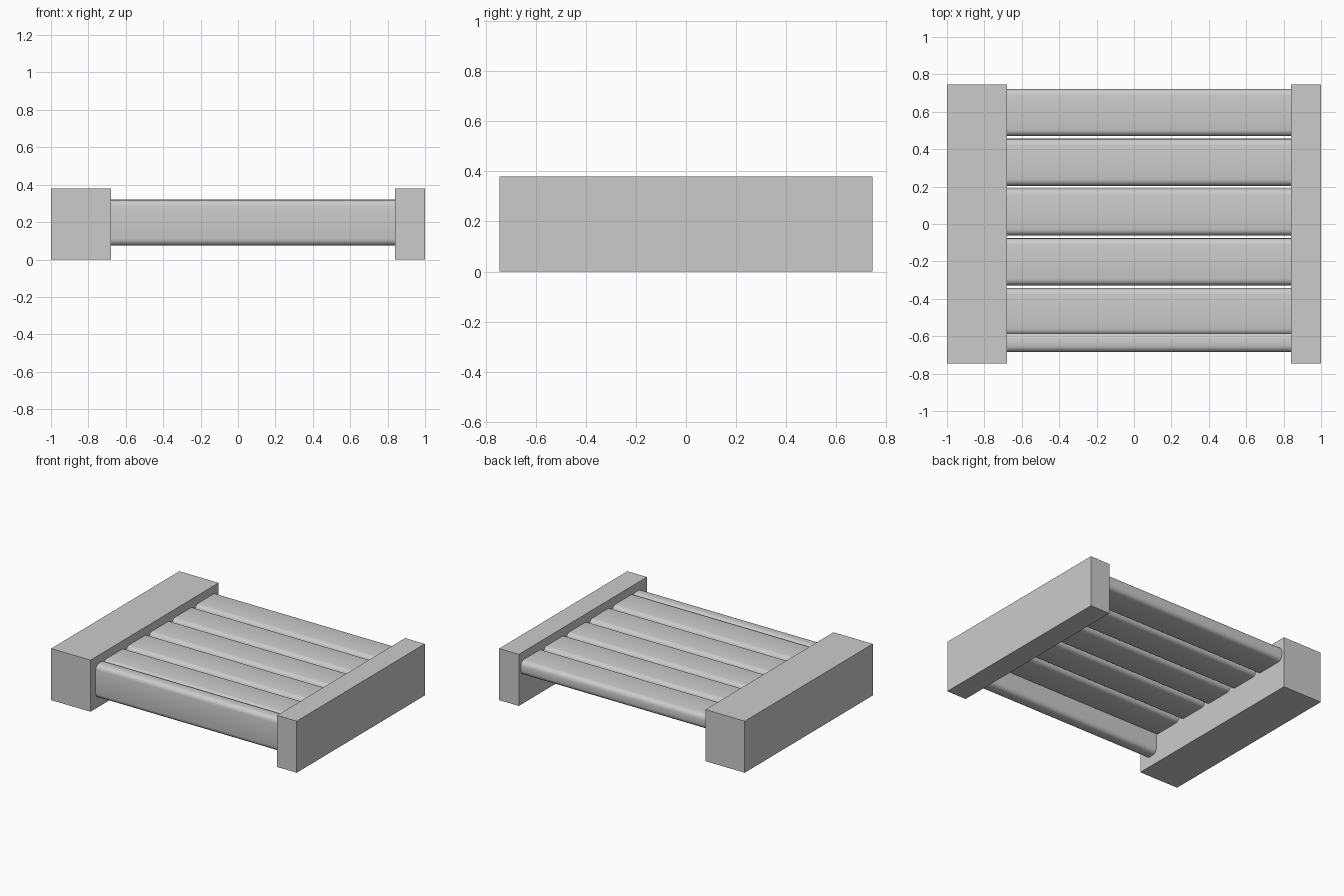
import bpy, bmesh, math

if "Cube" in bpy.data.objects:
    bpy.data.objects.remove(bpy.data.objects["Cube"])


def box(name, lo, hi, radius=0.0):
    """Box between two corners; a radius rounds the edges that run along x."""
    bm = bmesh.new()
    bmesh.ops.create_cube(bm, size=1)
    for v in bm.verts:
        v.co = [a + (c + 0.5) * (b - a) for a, b, c in zip(lo, hi, v.co)]
    if radius:
        long_edges = [e for e in bm.edges
                      if abs(e.verts[0].co.x - e.verts[1].co.x) > 1e-4]
        bmesh.ops.bevel(bm, geom=long_edges, offset=radius, segments=4,
                        profile=0.5, affect='EDGES')
    mesh = bpy.data.meshes.new(name)
    bm.to_mesh(mesh)
    bm.free()
    obj = bpy.data.objects.new(name, mesh)
    bpy.context.collection.objects.link(obj)
    if radius:
        bpy.ops.object.select_all(action='DESELECT')
        obj.select_set(True)
        bpy.context.view_layer.objects.active = obj
        bpy.ops.object.shade_smooth_by_angle(angle=math.radians(30))
    return obj


# Armrest-like end blocks, the left one twice as wide
box("left_block", (-1.0, -0.745, 0.0), (-0.68, 0.745, 0.38))
box("right_block", (0.84, -0.745, 0.0), (1.0, 0.745, 0.38))

# Row of flat slats with rounded edges, ends just set into the blocks
X0, X1 = -0.685, 0.845
WIDTH, THICK, TOP, PITCH = 0.252, 0.105, 0.32, 0.266
for i in range(5):
    back = 0.722 - i * PITCH
    box(f"seat_slat_{i + 1}", (X0, back - WIDTH, TOP - THICK),
        (X1, back, TOP), 0.035)

# Upright front slat
box("front_slat", (X0, -0.684, 0.075), (X1, -0.579, TOP), 0.035)
